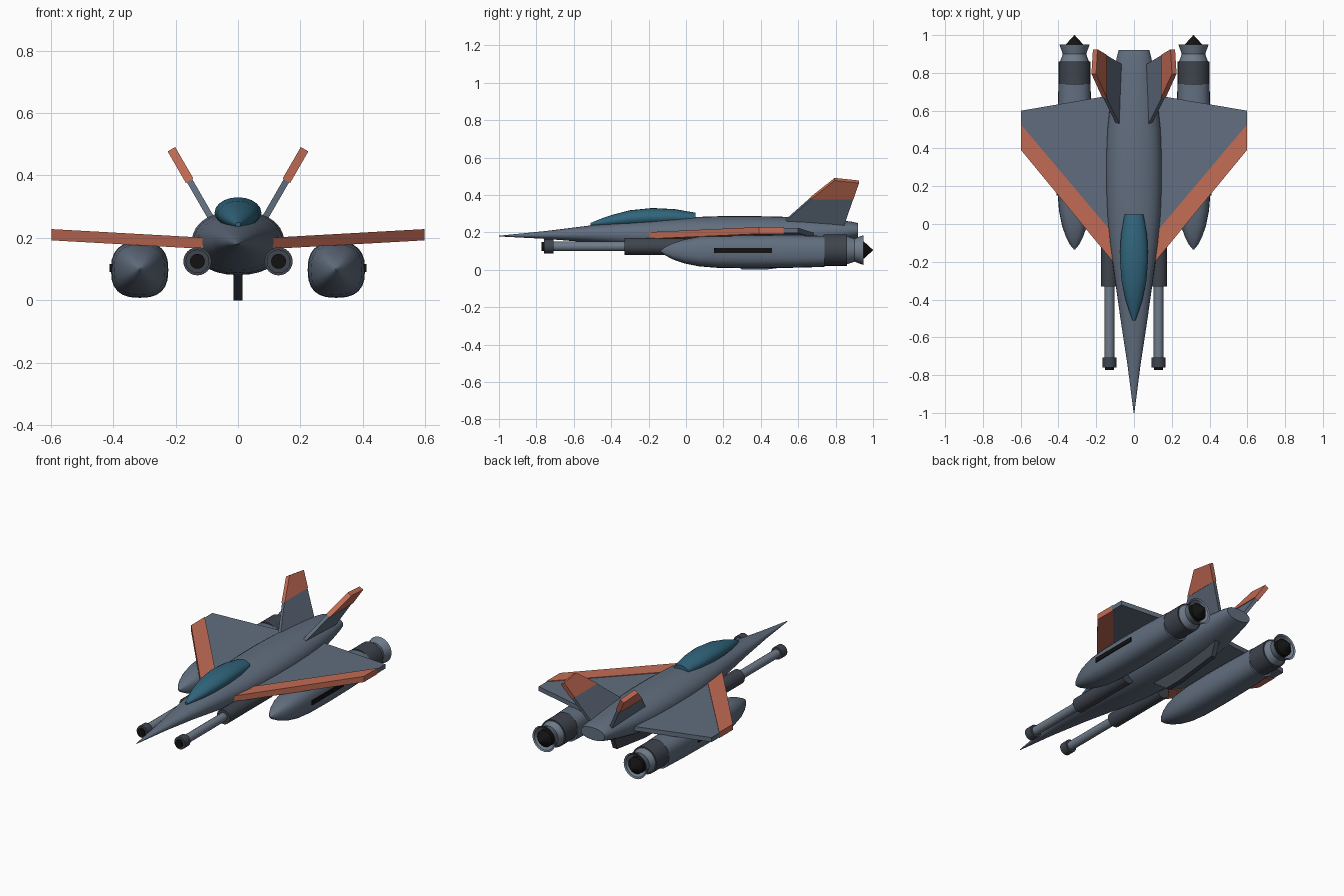
import bpy, bmesh, math
from mathutils import Vector

if "Cube" in bpy.data.objects:
    bpy.data.objects.remove(bpy.data.objects["Cube"])


def material(name, r, g, b):
    m = bpy.data.materials.new(name)
    m.diffuse_color = (r, g, b, 1)
    m.use_nodes = True
    m.node_tree.nodes["Principled BSDF"].inputs["Base Color"].default_value = m.diffuse_color
    return m


HULL = material("hull_slate", 0.12, 0.155, 0.21)
LIGHT = material("light_slate", 0.16, 0.20, 0.255)
DARK = material("dark_slate", 0.05, 0.058, 0.075)
BLACK = material("black", 0.006, 0.006, 0.006)
RUST = material("rust_trim", 0.55, 0.15, 0.09)
GLASS = material("canopy_glass", 0.03, 0.13, 0.20)


def finish(name, bm, mat, mirror, smooth=True):
    bmesh.ops.recalc_face_normals(bm, faces=bm.faces)
    me = bpy.data.meshes.new(name)
    bm.to_mesh(me)
    bm.free()
    me.materials.append(mat)
    if smooth:
        me.shade_smooth()
        me.set_sharp_from_angle(angle=math.radians(35))
    ob = bpy.data.objects.new(name, me)
    bpy.context.collection.objects.link(ob)
    if mirror:
        ob.modifiers.new("mirror", 'MIRROR')
    return ob


def loft(name, stations, mat, cx=0, n=24, power=2.0, mirror=False):
    """Skin superellipse sections (y, half width, z top, z bottom) along y."""
    bm = bmesh.new()
    rings = []
    for y, w, top, bot in stations:
        cz, h = (top + bot) / 2, (top - bot) / 2
        ring = []
        for i in range(n):
            a = 2 * math.pi * i / n
            c, s = math.cos(a), math.sin(a)
            ring.append(bm.verts.new((
                cx + w * math.copysign(abs(c) ** (2 / power), c), y,
                cz + h * math.copysign(abs(s) ** (2 / power), s))))
        rings.append(ring)
    for r0, r1 in zip(rings, rings[1:]):
        for i in range(n):
            j = (i + 1) % n
            bm.faces.new((r0[i], r0[j], r1[j], r1[i]))
    bm.faces.new(rings[0])
    bm.faces.new(rings[-1])
    return finish(name, bm, mat, mirror)


def turned(name, profile, mat, cx, cz, n=24):
    """Round part along y from (y, radius) points, mirrored to both sides."""
    return loft(name, [(y, r, cz + r, cz - r) for y, r in profile], mat, cx, n, mirror=True)


def slab(name, outline, half, mat, mirror=True):
    """Flat plate: outline thickened by the half vector on both sides."""
    bm = bmesh.new()
    half = Vector(half)
    a = [bm.verts.new(Vector(p) + half) for p in outline]
    b = [bm.verts.new(Vector(p) - half) for p in outline]
    bm.faces.new(a)
    bm.faces.new(b[::-1])
    for i in range(len(a)):
        j = (i + 1) % len(a)
        bm.faces.new((a[i], b[i], b[j], a[j]))
    return finish(name, bm, mat, mirror, smooth=False)


# Fuselage and canopy
loft("fuselage", [
    (-1.00, .002, .182, .178), (-.75, .034, .207, .165), (-.50, .072, .238, .145),
    (-.25, .107, .262, .115), (-.10, .128, .274, .098), (.05, .142, .282, .087),
    (.20, .148, .287, .082), (.35, .148, .287, .081), (.50, .142, .284, .087),
    (.65, .126, .277, .105), (.78, .107, .267, .132), (.88, .092, .258, .158),
    (.92, .082, .249, .172)], HULL, n=28, power=2.2)
loft("canopy", [
    (-.51, .008, .250, .235), (-.46, .026, .271, .232), (-.40, .045, .292, .230),
    (-.30, .066, .318, .230), (-.18, .075, .330, .232), (-.06, .069, .324, .238),
    (.05, .050, .305, .245)], GLASS, n=20)


# Wings: slate panel with a rust leading edge
def wing_point(x, y):
    return (x, y, .184 + (x - .13) * .056)


slab("wing", [wing_point(*p) for p in
              ((.07, -.10), (.597, .52), (.597, .60), (.07, .69))], (0, 0, .014), HULL)
slab("wing_leading_edge", [wing_point(*p) for p in
                           ((.07, -.25), (.597, .39), (.597, .525), (.07, -.10))],
     (0, 0, .018), RUST)


# Canted tail fins with rust tips
def fin_point(y, z):
    return (.084 + (z - .26) * .577, y, z)


ACROSS = Vector((math.cos(math.radians(30)), 0, -.5))
slab("tail_fin", [fin_point(*p) for p in
                  ((.50, .235), (.67, .385), (.895, .385), (.84, .225))],
     ACROSS * .010, HULL)
slab("tail_fin_tip", [fin_point(*p) for p in
                      ((.667, .383), (.795, .484), (.925, .470), (.895, .383))],
     ACROSS * .014, RUST)

# Ventral fin under the belly
slab("ventral_fin", [(0, .15, .11), (0, .30, 0), (0, .42, 0), (0, .70, .035), (0, .74, .14)],
     (.015, 0, 0), DARK, mirror=False)

# Engine nacelles, bands, nozzles and exhaust cones
EX, EZ = .315, .10
loft("engine_nacelle", [
    (y, r, EZ + r * .95, EZ - r) for y, r in
    ((-.135, .003), (-.11, .024), (-.07, .045), (-.01, .066), (.07, .082),
     (.17, .090), (.35, .092), (.55, .090), (.74, .085))],
    HULL, EX, n=24, power=2.6, mirror=True)
turned("engine_band", [(.735, .084), (.86, .084)], DARK, EX, .105)
turned("engine_nozzle", [(.855, .078), (.90, .062), (.95, .080), (.945, .070),
                         (.91, .053)], LIGHT, EX, .105)
turned("exhaust_cone", [(.90, .051), (.945, .051), (1.0, .001)], BLACK, EX, .105)
slab("nacelle_side_vent", [(.401, .15, .09), (.401, .46, .09), (.401, .46, .117), (.401, .15, .117)],
     (.010, 0, 0), BLACK)

# Twin cannons
GX, GZ = .13, .125
turned("cannon_housing", [(-.33, .045), (.10, .045)], DARK, GX, GZ)
turned("cannon_barrel", [(-.74, .026), (-.30, .026)], LIGHT, GX, GZ, 16)
turned("cannon_muzzle", [(-.76, .038), (-.708, .038)], DARK, GX, GZ, 16)
turned("cannon_bore", [(-.772, .024), (-.74, .024)], BLACK, GX, GZ, 16)
